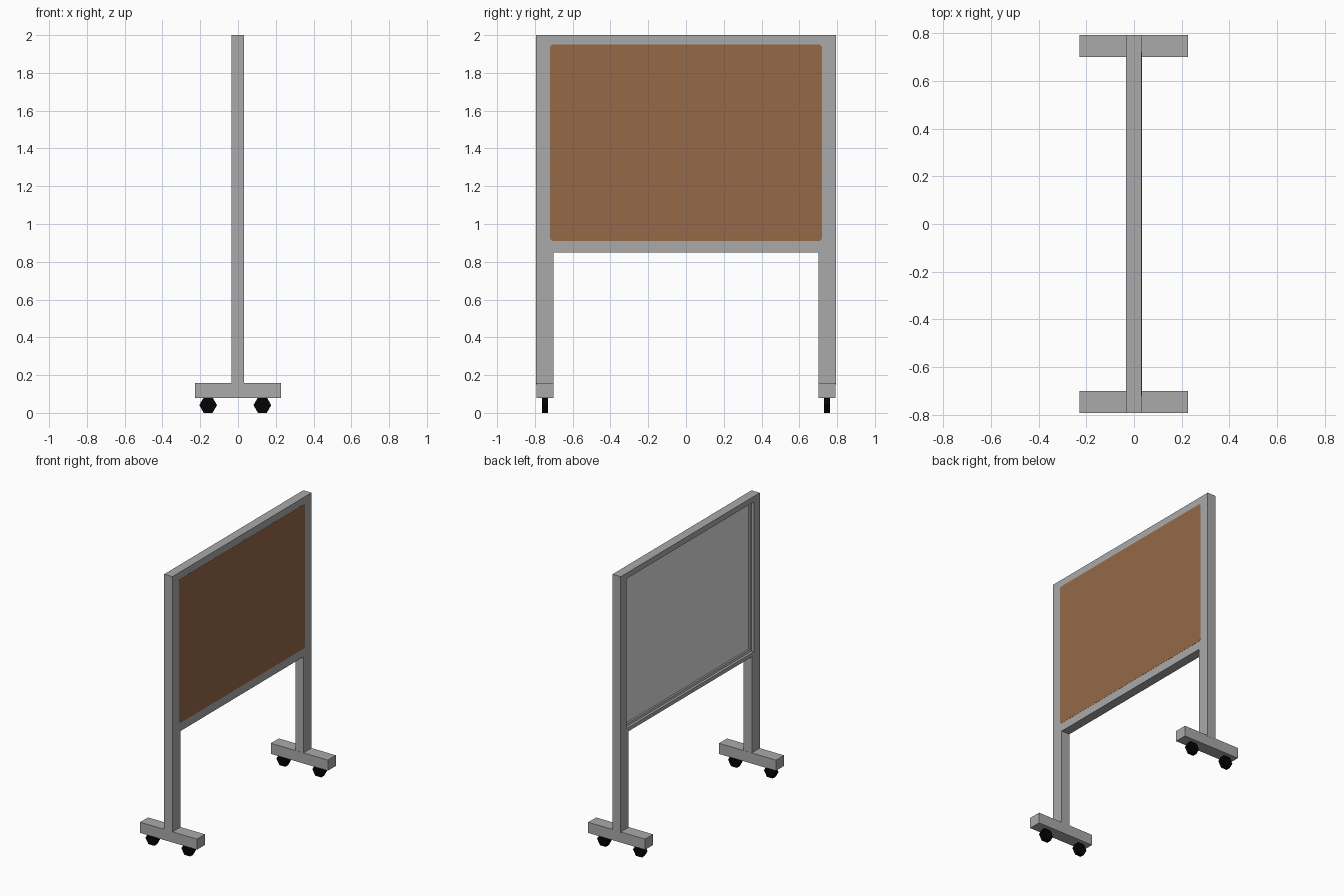
import bpy, bmesh, math

if "Cube" in bpy.data.objects:
    bpy.data.objects.remove(bpy.data.objects["Cube"])


def material(name, rgb):
    m = bpy.data.materials.new(name)
    m.diffuse_color = (*rgb, 1)
    m.use_nodes = True
    m.node_tree.nodes["Principled BSDF"].inputs["Base Color"].default_value = m.diffuse_color
    return m


GREY = material("grey_metal", (0.40, 0.40, 0.40))
WHITE = material("white_board", (0.74, 0.74, 0.74))
BROWN = material("brown_cork", (0.30, 0.138, 0.063))
BLACK = material("black_rubber", (0.001, 0.001, 0.001))


def finish(name, bm, mat):
    bmesh.ops.recalc_face_normals(bm, faces=bm.faces[:])
    me = bpy.data.meshes.new(name)
    bm.to_mesh(me)
    bm.free()
    me.materials.append(mat)
    ob = bpy.data.objects.new(name, me)
    bpy.context.collection.objects.link(ob)
    return ob


def loft(name, rings, mat):
    """Join equal-sized point rings with quads and cap both ends."""
    bm = bmesh.new()
    loops = [[bm.verts.new(p) for p in r] for r in rings]
    n = len(loops[0])
    for a, b in zip(loops, loops[1:]):
        for i in range(n):
            j = (i + 1) % n
            bm.faces.new((a[i], a[j], b[j], b[i]))
    bm.faces.new(loops[0])
    bm.faces.new(loops[-1])
    return finish(name, bm, mat)


def rect(x, y0, y1, z0, z1):
    return [(x, y0, z0), (x, y1, z0), (x, y1, z1), (x, y0, z1)]


def box(name, x, y, z, mat):
    return loft(name, [rect(x[0], *y, *z), rect(x[1], *y, *z)], mat)


# Frame with a stepped recess on the back
XB, XF, W = -0.034, 0.032, 0.793
loft("board_frame", [
    rect(XF, -W, W, 0.85, 2.0),
    rect(XB, -W, W, 0.85, 2.0),
    rect(XB, -0.727, 0.727, 0.878, 1.96),
    rect(-0.016, -0.727, 0.727, 0.878, 1.96),
    rect(-0.012, -0.715, 0.715, 0.893, 1.948),
    rect(0.006, -0.715, 0.715, 0.893, 1.948),
], GREY)

# White writing surface in the recess
box("white_panel", (0.001, 0.008), (-0.716, 0.716), (0.892, 1.949), WHITE)

# Cork sheet with clipped corners on the front of the frame
c, y, z0, z1 = 0.012, 0.72, 0.91, 1.95
outline = [(-y + c, z0), (y - c, z0), (y, z0 + c), (y, z1 - c),
           (y - c, z1), (-y + c, z1), (-y, z1 - c), (-y, z0 + c)]
loft("cork_sheet", [[(x, p, q) for p, q in outline] for x in (XF - 0.002, XF + 0.001)], BROWN)

# Legs, feet and six-sided wheels on both ends
for side, s in (("left", -1), ("right", 1)):
    ys = sorted((s * W, s * 0.702))
    box(side + "_leg", (XB, XF), ys, (0.15, 0.85), GREY)
    box(side + "_foot", (-0.228, 0.227), sorted((s * 0.792, s * 0.701)), (0.08, 0.157), GREY)
    for end, wx in (("back", -0.158), ("front", 0.129)):
        rings = [[(wx + 0.047 * math.cos(k * math.pi / 3), yy,
                   0.041 + 0.047 * math.sin(k * math.pi / 3)) for k in range(6)]
                 for yy in (s * 0.747 - 0.016, s * 0.747 + 0.016)]
        loft(f"{side}_{end}_wheel", rings, BLACK)
